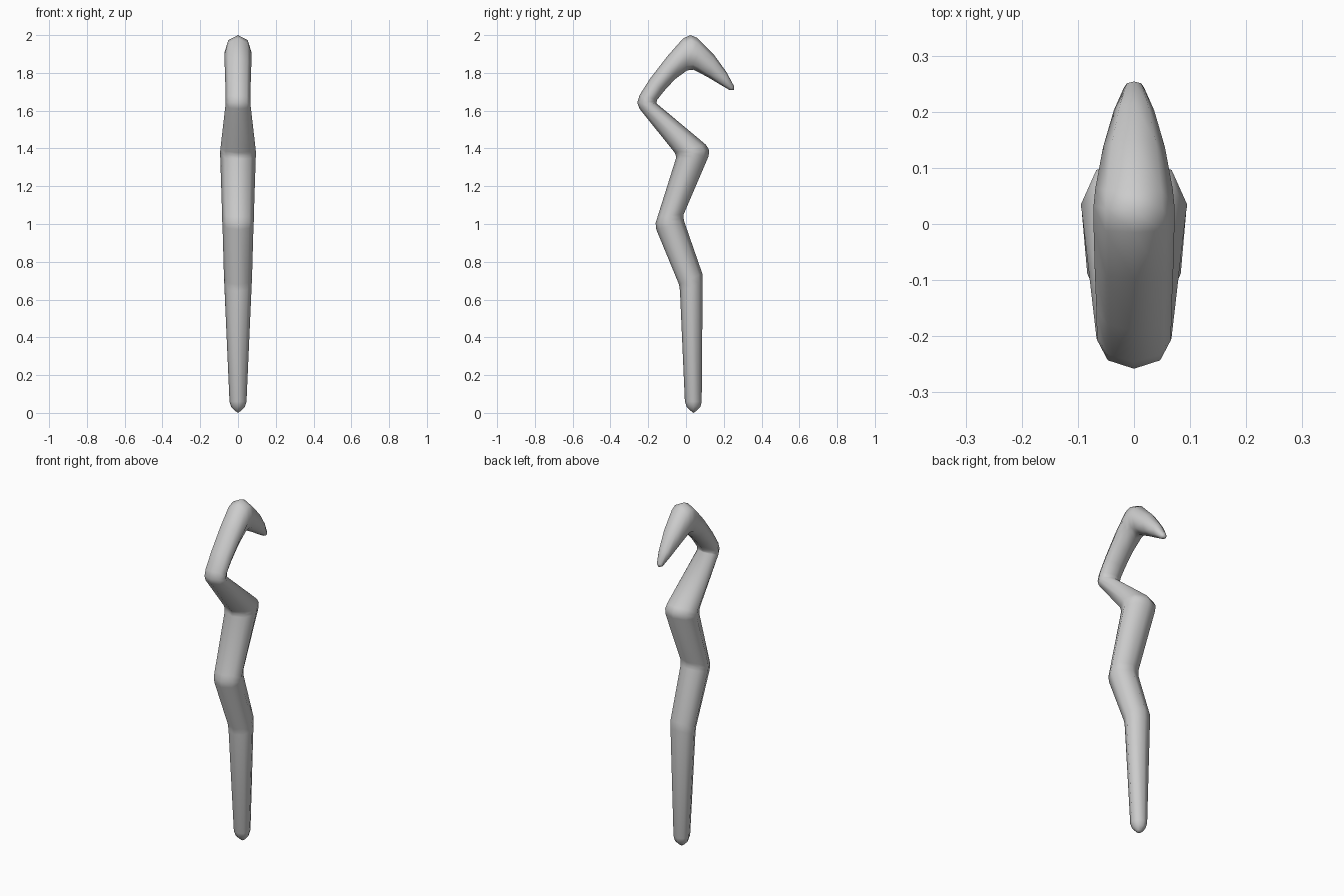
import bpy, bmesh, math
from mathutils import Vector

SIDES = 8

# Profile stations from foot to hook: (front y, z, back y, z, half width in x)
STATIONS = [
    # rounded foot and straight shaft
    (0.024, 0.012, 0.057, 0.012, 0.018),
    (0.004, 0.032, 0.076, 0.032, 0.036),
    (-0.006, 0.060, 0.083, 0.060, 0.045),
    # first bend
    (-0.032, 0.645, 0.088, 0.690, 0.072),
    (-0.037, 0.680, 0.086, 0.738, 0.074),
    # second bend
    (-0.157, 0.970, -0.010, 1.015, 0.082),
    (-0.161, 1.005, -0.013, 1.032, 0.084),
    (-0.150, 1.040, -0.012, 1.052, 0.084),
    # third bend
    (-0.054, 1.345, 0.120, 1.360, 0.094),
    (-0.054, 1.362, 0.122, 1.393, 0.095),
    (-0.060, 1.378, 0.105, 1.420, 0.093),
    # fourth bend
    (-0.246, 1.610, -0.158, 1.640, 0.067),
    (-0.258, 1.642, -0.155, 1.648, 0.066),
    (-0.246, 1.682, -0.153, 1.657, 0.066),
    # curved hook
    (-0.190, 1.770, -0.118, 1.702, 0.067),
    (-0.098, 1.889, -0.060, 1.765, 0.070),
    (-0.015, 1.983, 0.005, 1.813, 0.072),
    (0.025, 2.000, 0.040, 1.817, 0.072),
    (0.060, 1.985, 0.066, 1.804, 0.069),
    (0.150, 1.893, 0.125, 1.772, 0.055),
    (0.215, 1.803, 0.190, 1.733, 0.036),
    (0.254, 1.730, 0.232, 1.708, 0.018),
]
FOOT_TIP = (0, 0.04, 0)
HOOK_TIP = (0, 0.254, 1.710)


def add_ring(bm, yf, zf, yb, zb, hx):
    a, b = Vector((0, yf, zf)), Vector((0, yb, zb))
    centre, half = (a + b) / 2, (b - a) / 2
    ring = []
    for i in range(SIDES):
        t = 2 * math.pi * i / SIDES
        ring.append(bm.verts.new(centre + half * math.cos(t) + Vector((hx * math.sin(t), 0, 0))))
    return ring


# Crooked staff: octagonal rings lofted along the zigzag
bm = bmesh.new()
rings = [add_ring(bm, *s) for s in STATIONS]
for lo, hi in zip(rings, rings[1:]):
    for i in range(SIDES):
        j = (i + 1) % SIDES
        bm.faces.new((lo[i], lo[j], hi[j], hi[i]))

# Pointed end caps
for tip, ring in ((FOOT_TIP, rings[0]), (HOOK_TIP, rings[-1])):
    pole = bm.verts.new(tip)
    for i in range(SIDES):
        bm.faces.new((pole, ring[i], ring[(i + 1) % SIDES]))

bmesh.ops.recalc_face_normals(bm, faces=bm.faces)
mesh = bpy.data.meshes.new("crooked_staff")
bm.to_mesh(mesh)
bm.free()
staff = bpy.data.objects.new("crooked_staff", mesh)
bpy.context.collection.objects.link(staff)

bpy.context.view_layer.objects.active = staff
staff.select_set(True)
bpy.ops.object.shade_smooth_by_angle(angle=math.radians(60))
